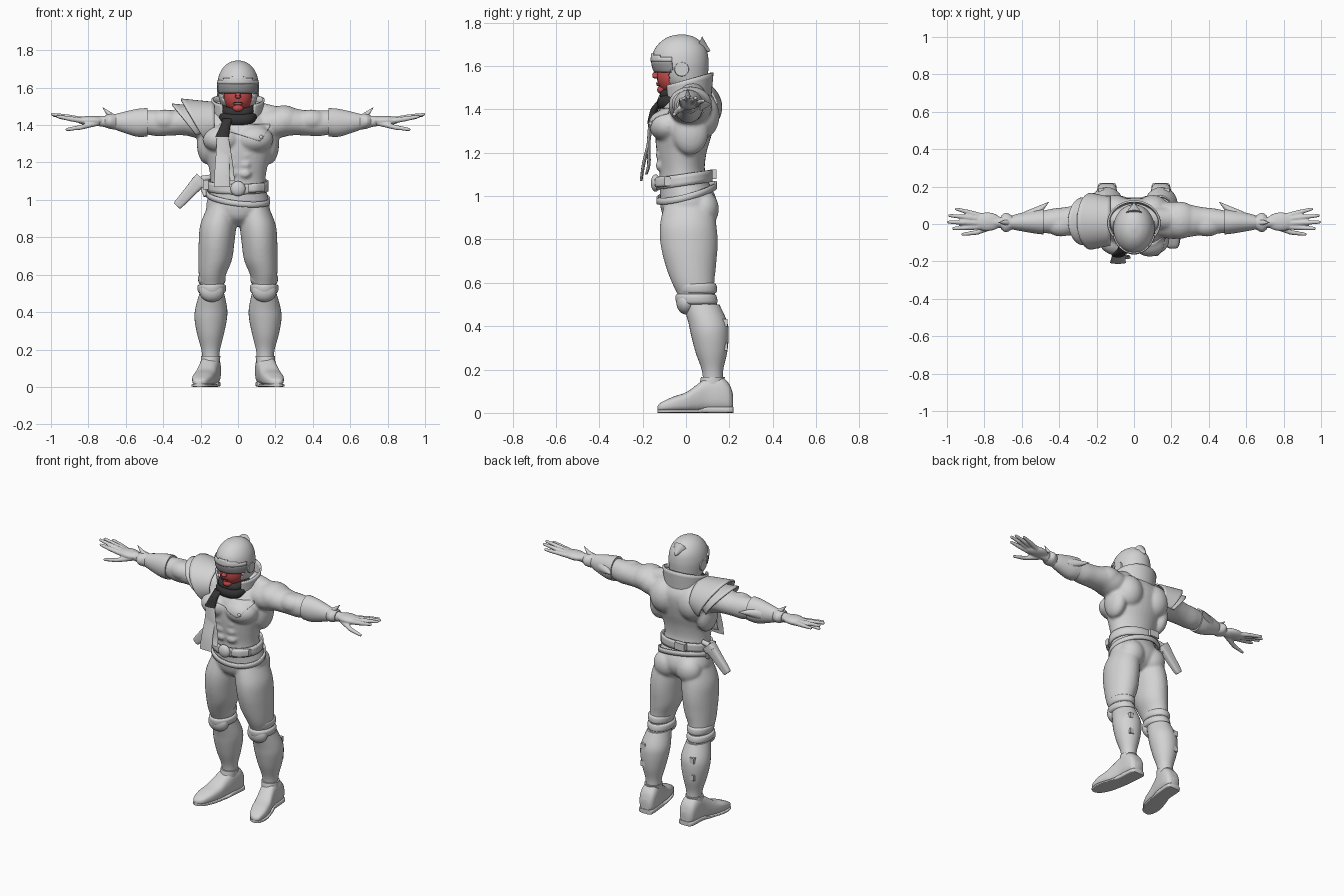
import bpy, bmesh
from math import sin, cos, pi, radians
from mathutils import Vector, Matrix

def material(name, rgb):
    m = bpy.data.materials.new(name)
    m.diffuse_color = (*rgb, 1)
    return m

GREY = material("light grey", (0.65, 0.65, 0.65))
VISOR = material("visor grey", (0.33, 0.33, 0.33))
RED = material("face red", (0.55, 0.07, 0.07))
DARK = material("scarf dark", (0.035, 0.035, 0.035))

def spline(secs, k=5):
    out = []
    for i in range(len(secs) - 1):
        q = [secs[max(i - 1, 0)], secs[i], secs[i + 1], secs[min(i + 2, len(secs) - 1)]]
        for j in range(k):
            t = j / k
            out.append([0.5 * (2 * b + (c - a) * t + (2 * a - 5 * b + 4 * c - d) * t * t
                        + (3 * b - a - 3 * c + d) * t ** 3) for a, b, c, d in zip(*q)])
    return out + [list(secs[-1])]

def loft(bm, secs, axis='z', s=1, p=1.0, n=32, grow=0):
    """Closed skin through ellipse sections (position, centre 1, centre 2, radius 1, radius 2)."""
    rings = []
    for t, c1, c2, r1, r2 in spline(secs):
        ring = []
        for i in range(n):
            c, d = cos(2 * pi * i / n), sin(2 * pi * i / n)
            u = c1 + (r1 + grow) * (abs(c) ** p) * (1 if c > 0 else -1)
            v = c2 + (r2 + grow) * (abs(d) ** p) * (1 if d > 0 else -1)
            x, y, z = {'x': (t, u, v), 'y': (u, t, v), 'z': (u, v, t)}[axis]
            ring.append(bm.verts.new((s * x, y, z)))
        rings.append(ring)
    for a, b in zip(rings, rings[1:]):
        for i in range(n):
            bm.faces.new((a[i], a[(i + 1) % n], b[(i + 1) % n], b[i]))
    bm.faces.new(rings[0])
    bm.faces.new(rings[-1])

def blob(bm, loc, rad, s=1):
    m = Matrix.LocRotScale(Vector((s * loc[0], loc[1], loc[2])), None, Vector(rad))
    bmesh.ops.create_uvsphere(bm, u_segments=24, v_segments=16, radius=1, matrix=m)

def tube(bm, p0, p1, r0, r1, s=1):
    a, b = Vector((s * p0[0], *p0[1:])), Vector((s * p1[0], *p1[1:]))
    d = b - a
    m = Matrix.LocRotScale((a + b) / 2, d.to_track_quat('Z', 'Y'), None)
    bmesh.ops.create_cone(bm, cap_ends=True, segments=20, radius1=r0, radius2=r1, depth=d.length, matrix=m)

def box(bm, loc, size):
    bmesh.ops.create_cube(bm, size=1, matrix=Matrix.LocRotScale(Vector(loc), None, Vector(size)))

def finish(name, bm, mat, voxel=0, thick=0):
    bmesh.ops.recalc_face_normals(bm, faces=bm.faces)
    me = bpy.data.meshes.new(name)
    bm.to_mesh(me)
    bm.free()
    ob = bpy.data.objects.new(name, me)
    bpy.context.collection.objects.link(ob)
    me.materials.append(mat)
    bpy.ops.object.select_all(action='DESELECT')
    ob.select_set(True)
    bpy.context.view_layer.objects.active = ob
    bpy.ops.object.shade_smooth_by_angle(angle=radians(42))
    if voxel:
        r = ob.modifiers.new("blend", 'REMESH')
        r.mode, r.voxel_size, r.use_smooth_shade = 'VOXEL', voxel, True
        sm = ob.modifiers.new("soften", 'SMOOTH')
        sm.factor, sm.iterations = 0.5, 4
    if thick:
        ob.modifiers.new("thickness", 'SOLIDIFY').thickness = thick
    return ob

def shell(name, f, nu, nv, mat, thick):
    """Sheet from a function of u, v in 0..1."""
    bm = bmesh.new()
    g = [[bm.verts.new(f(i / nu, j / nv)) for j in range(nv + 1)] for i in range(nu + 1)]
    for i in range(nu):
        for j in range(nv):
            bm.faces.new((g[i][j], g[i + 1][j], g[i + 1][j + 1], g[i][j + 1]))
    bmesh.ops.remove_doubles(bm, verts=bm.verts, dist=1e-5)
    return finish(name, bm, mat, thick=thick)

# Body: torso, muscles, arms and thighs blended into one skin
bm = bmesh.new()
loft(bm, [(.86, 0, .01, .05, .06), (.90, 0, .01, .12, .11), (.95, 0, .012, .168, .13), (1.0, 0, .008, .165, .128),
          (1.06, 0, -.008, .15, .115), (1.12, 0, -.018, .148, .105), (1.2, 0, -.02, .163, .115),
          (1.28, 0, -.012, .19, .13), (1.36, 0, 0, .205, .135), (1.42, 0, .015, .19, .12),
          (1.47, 0, .02, .14, .09), (1.5, 0, .015, .075, .07), (1.54, 0, 0, .065, .065)])
for s in (1, -1):
    blob(bm, (.085, -.085, 1.325), (.105, .085, .075), s)      # chest
    blob(bm, (.1, .065, 1.37), (.095, .09, .11), s)            # back
    blob(bm, (.165, .02, 1.3), (.055, .085, .11), s)           # side of back
    blob(bm, (.08, .08, .94), (.082, .072, .085), s)           # seat
    for z in (1.14, 1.19, 1.24):
        blob(bm, (.036, -.118, z), (.035, .022, .025), s)      # stomach
    tube(bm, (.03, .03, 1.49), (.2, .025, 1.435), .055, .065, s)
    blob(bm, (.245, .02, 1.425), (.1, .1, .08), s)             # shoulder
    blob(bm, (.39, -.005, 1.425), (.085, .062, .058), s)       # upper arm
    loft(bm, [(.1, .02, 1.41, .08, .07), (.2, .02, 1.41, .1, .082), (.28, .018, 1.418, .09, .074),
              (.36, .016, 1.412, .075, .068), (.43, .015, 1.41, .068, .07), (.49, .012, 1.414, .06, .065),
              (.55, .012, 1.412, .055, .066), (.62, .01, 1.415, .04, .048), (.7, .008, 1.418, .03, .032),
              (.75, .008, 1.42, .03, .026)], 'x', s)
    loft(bm, [(.97, .085, .012, .075, .11), (.87, .105, .01, .096, .13), (.78, .114, .014, .096, .132),
              (.68, .122, .022, .09, .117), (.60, .137, .033, .073, .098), (.54, .14, .05, .064, .086),
              (.46, .14, .075, .06, .08)], 'z', s)
body = finish("body", bm, GREY, voxel=.009)

for s, side in ((1, "left"), (-1, "right")):
    # Hands
    bm = bmesh.new()
    blob(bm, (.785, .012, 1.424), (.078, .05, .026), s)
    tube(bm, (.7, .008, 1.418), (.78, .01, 1.424), .03, .026, s)
    for p in ([(.81, .04, 1.422), (.88, .062, 1.432), (.95, .08, 1.44)],
              [(.82, .026, 1.426), (.91, .038, 1.442), (.985, .045, 1.452)],
              [(.82, .005, 1.426), (.91, .008, 1.444), (.992, .01, 1.457)],
              [(.82, -.014, 1.422), (.9, -.02, 1.434), (.965, -.024, 1.446)],
              [(.75, -.012, 1.412), (.84, -.045, 1.388), (.915, -.055, 1.376)]):
        tube(bm, p[0], p[1], .016, .013, s)
        tube(bm, p[1], p[2], .013, .009, s)
        blob(bm, p[1], (.013,) * 3, s)
        blob(bm, p[2], (.009,) * 3, s)
    finish(side + "_hand", bm, GREY, voxel=.005)
    # Gauntlets with pointed cuffs
    bm = bmesh.new()
    loft(bm, [(.485, .012, 1.415, .068, .076), (.54, .012, 1.412, .061, .074), (.62, .01, 1.415, .045, .053),
              (.655, .008, 1.417, .036, .042)], 'x', s)
    loft(bm, [(.65, .008, 1.417, .036, .042), (.685, .008, 1.42, .052, .04), (.71, .008, 1.42, .036, .032)], 'x', s)
    tube(bm, (.56, .035, 1.415), (.455, .118, 1.425), .04, .001, s)
    tube(bm, (.655, .008, 1.425), (.725, .008, 1.495), .026, .001, s)
    finish(side + "_gauntlet", bm, GREY)
    # Boot shafts, knee rolls and knee pads
    bm = bmesh.new()
    loft(bm, [(.5, .14, .07, .066, .084), (.42, .143, .1, .085, .09), (.36, .146, .11, .086, .087),
              (.28, .147, .117, .071, .073), (.2, .146, .122, .05, .05), (.14, .145, .125, .044, .045)], 'z', s)
    for z in (.415, .305):
        box(bm, (s * .175, .175, z), (.03, .035, .035))
    finish(side + "_boot_shaft", bm, GREY)
    bm = bmesh.new()
    for z, g in ((.575, 0), (.525, .003)):
        loft(bm, [(z - .026, .14, .05, .06, .08), (z - .015, .14, .05, .071 + g, .092 + g),
                  (z + .015, .14, .046, .073 + g, .094), (z + .026, .139, .045, .06, .08)], 'z', s)
    finish(side + "_knee_roll", bm, GREY)
    bm = bmesh.new()
    blob(bm, (.14, .0, .512), (.066, .045, .058), s)
    finish(side + "_knee_pad", bm, GREY)
    # Shoes: sections along y, flattened below, with heel and sole
    bm = bmesh.new()
    loft(bm, [(-.132, .208, .022, .012, .008), (-.115, .203, .028, .036, .02), (-.06, .191, .04, .054, .034),
              (0, .177, .05, .057, .045), (.05, .164, .068, .054, .062), (.1, .152, .085, .053, .079),
              (.16, .146, .087, .055, .081), (.2, .144, .07, .048, .062), (.217, .143, .05, .03, .035)],
         'y', s, p=.72)
    loft(bm, [(-.132, .208, .008, .014, .008), (-.115, .203, .008, .038, .008), (-.05, .189, .008, .058, .008),
              (.05, .164, .008, .054, .008), (.1, .152, .014, .05, .014), (.2, .144, .014, .05, .014),
              (.22, .143, .014, .034, .014)], 'y', s, p=.4)
    loft(bm, [(.12, .15, .118, .05, .058), (.165, .146, .124, .052, .055)], 'z', s)
    finish(side + "_shoe", bm, GREY)

# Helmet: face opening cut from a lofted dome
DOME = [(1.485, 0, .01, .07, .075), (1.52, 0, -.004, .095, .1), (1.57, 0, -.02, .107, .122),
        (1.62, 0, -.026, .11, .13), (1.67, 0, -.026, .1, .122), (1.71, 0, -.024, .077, .094),
        (1.735, 0, -.022, .045, .056), (1.745, 0, -.02, .01, .012)]
def cut_dome(name, mat, drop, grow, thick):
    bm = bmesh.new()
    loft(bm, DOME, n=64, grow=grow)
    bmesh.ops.delete(bm, geom=[f for f in bm.faces if drop(f.calc_center_median())], context='FACES')
    return finish(name, bm, mat, thick=thick)
cut_dome("helmet", GREY, lambda c: c.z < 1.6 and c.y < -.078, 0, .01)
cut_dome("visor", VISOR, lambda c: not (1.572 < c.z < 1.628 - abs(c.x) * .1 and c.y < -.065), .005, .006)
cut_dome("brow_plate", GREY, lambda c: not (1.618 < c.z < 1.665 - abs(c.x) * .25 and c.y < -.06), .007, .008)
bm = bmesh.new()
for s in (1, -1):
    tube(bm, (.09, -.02, 1.585), (.113, -.02, 1.585), .036, .032, s)
tube(bm, (0, .055, 1.695), (0, .112, 1.668), .045, .002)
finish("helmet_fittings", bm, GREY)

# Face
bm = bmesh.new()
blob(bm, (0, -.06, 1.55), (.076, .074, .083))
blob(bm, (0, -.105, 1.49), (.03, .028, .022))
tube(bm, (0, -.125, 1.59), (0, -.143, 1.552), .008, .016)
blob(bm, (0, -.14, 1.552), (.017, .015, .011))
blob(bm, (0, -.125, 1.514), (.027, .012, .008))
finish("face", bm, RED)
bm = bmesh.new()
box(bm, (0, -.134, 1.521), (.045, .008, .004))
finish("mouth", bm, DARK)

# Standing collar, open at the front and higher behind
def collar(u, v):
    a = radians(-52 + 284 * u)
    back = (sin(a) + 1) / 2
    r = 1 + .12 * v
    return (.118 * r * cos(a), .005 + .1 * r * sin(a), 1.43 + v * (.075 + .065 * back))
shell("collar", collar, 48, 6, GREY, .01)

# Scarf wrap and hanging tails
def wrap(z, minor):
    def f(u, v):
        a, b = 2 * pi * u, 2 * pi * v
        r = .078 + minor * cos(b) + .004 * sin(5 * a)
        return (r * cos(a), -.022 + r * sin(a), z + .02 * sin(a) + minor * sin(b))
    return f
shell("scarf_lower_wrap", wrap(1.448, .038), 48, 12, DARK, 0)
shell("scarf_upper_wrap", wrap(1.485, .026), 48, 12, DARK, 0)
bm = bmesh.new()
loft(bm, [(1.435, -.055, -.115, .028, .02), (1.4, -.066, -.145, .026, .018), (1.335, -.085, -.165, .036, .014)])
finish("scarf_knot", bm, DARK)
for i, (x, y, z) in enumerate(((-.085, -.207, 1.07), (-.062, -.183, 1.1))):
    bm = bmesh.new()
    loft(bm, [(1.345, -.083, -.163, .03, .01), (1.25, -.082 + i * .01, -.172, .036, .008),
              (1.15, x, y + .012, .04, .008), (z, x, y, .043, .006)])
    finish(f"scarf_tail_{i + 1}", bm, GREY)

# Jacket flap laid on the chest, with buttons
def flap(u, v):
    x = -.1 + .27 * u
    low = 1.385 - .07 * min(1, u / .78) if u < .82 else 1.315 + .075 * (u - .82) / .18
    return (x, -.35, low + (1.405 - low) * v)
ob = shell("jacket_flap", flap, 40, 10, GREY, 0)
sw = ob.modifiers.new("lay on chest", 'SHRINKWRAP')
sw.target, sw.wrap_method, sw.offset = body, 'PROJECT', .005
sw.use_project_y, sw.use_positive_direction = True, True
ob.modifiers.new("thickness", 'SOLIDIFY').thickness = .008
bm = bmesh.new()
blob(bm, (.122, -.16, 1.335), (.012, .012, .012))
finish("button", bm, GREY)

# Layered shoulder guard on one side
def guard(x_in, x_out, slant, ry, rz):
    def f(u, v):
        a = radians(-38 + 256 * u)
        low = 1 - (sin(a) + .62) / 1.62
        x = x_in + (x_out + slant * low - x_in) * v
        k = .86 + .14 * v
        return (x, .015 + ry * k * cos(a), 1.41 + rz * k * sin(a))
    return f
shell("shoulder_guard_upper", guard(-.125, -.305, .12, .152, .132), 40, 8, GREY, .01)
shell("shoulder_guard_lower", guard(-.2, -.352, .13, .128, .105), 40, 8, GREY, .01)

# Belt, slung strap, buckle and pouches
def band(z, h, rx, ry, cy, tx, ty):
    def f(u, v):
        a = 2 * pi * u
        return (rx * cos(a), cy + ry * sin(a), z + h * (v - .5) + tx * cos(a) + ty * sin(a))
    return f
shell("belt", band(1.075, .055, .163, .13, -.008, 0, .018), 64, 3, GREY, .012)
shell("slung_strap", band(1.015, .03, .172, .14, .003, -.02, .035), 64, 2, GREY, .01)
bm = bmesh.new()
blob(bm, (0, -.14, 1.06), (.04, .022, .04))
finish("buckle", bm, GREY)
bm = bmesh.new()
loft(bm, [(.055, -.13, 1.062, .015, .022), (.1, -.12, 1.065, .018, .024), (.145, -.085, 1.068, .015, .022)], 'x', p=.6)
box(bm, (-.05, .125, 1.1), (.07, .03, .045))
box(bm, (-.172, -.01, 1.08), (.03, .06, .05))
finish("belt_pouches", bm, GREY)

# Holster hanging outward
bm = bmesh.new()
loft(bm, [(-.115, 0, 0, .018, .014), (-.1, 0, 0, .025, .018), (0, 0, 0, .032, .024), (.06, 0, 0, .038, .027)], p=.6)
loft(bm, [(.05, .005, 0, .041, .03), (.085, .005, 0, .042, .03)], p=.6)
tube(bm, (.0, 0, .08), (.03, 0, .12), .017, .014)
tube(bm, (.02, 0, .06), (.08, -.02, .03), .014, .014)
ob = finish("holster", bm, GREY)
ob.rotation_euler = (0, radians(42), 0)
ob.location = (-.25, .04, 1.052)
